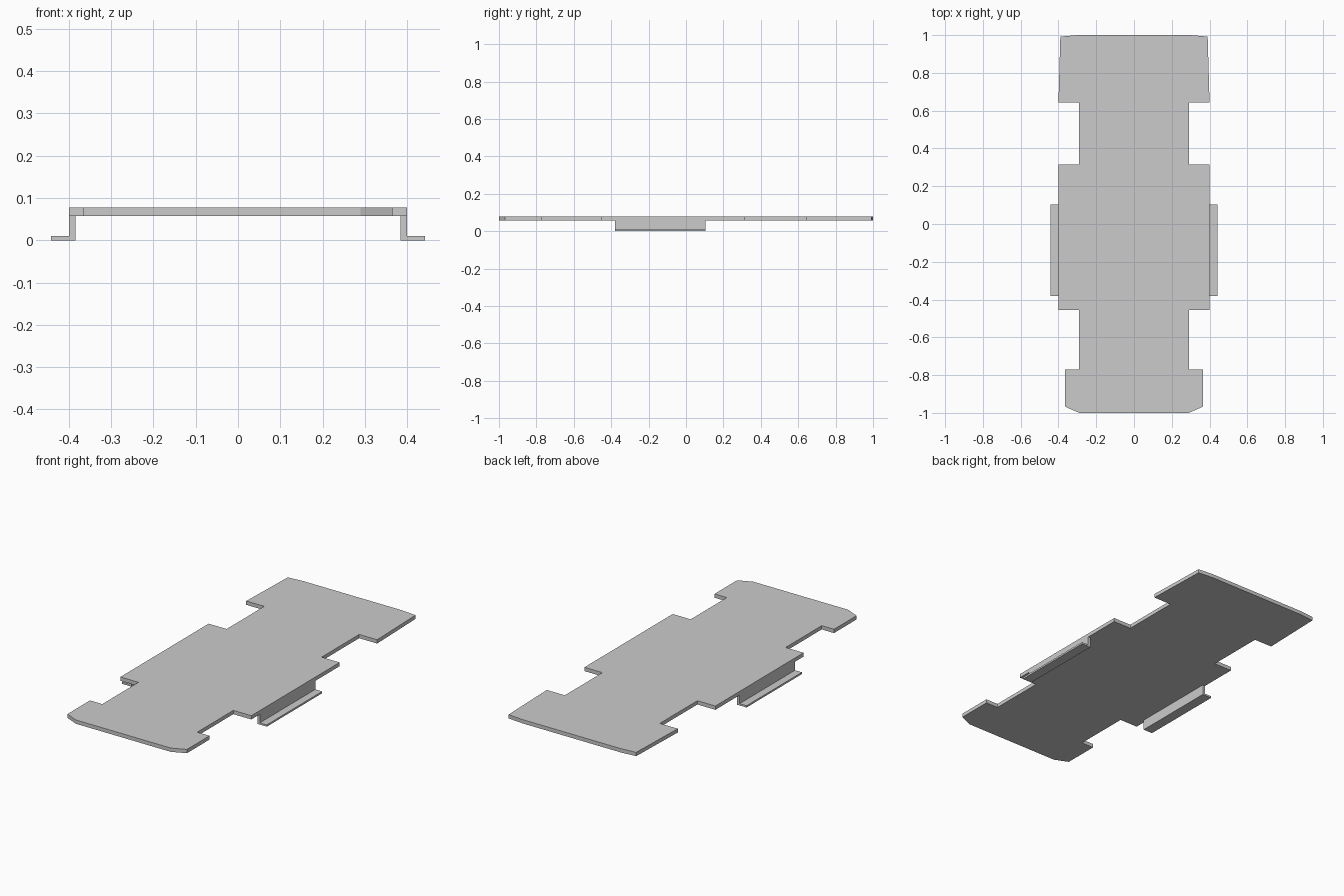
import bpy, bmesh
from mathutils import Vector

if "Cube" in bpy.data.objects:
    bpy.data.objects.remove(bpy.data.objects["Cube"])


def extruded(name, points, direction):
    """Extrude a closed planar outline along a direction."""
    bm = bmesh.new()
    face = bm.faces.new([bm.verts.new(p) for p in points])
    res = bmesh.ops.extrude_face_region(bm, geom=[face], use_keep_orig=True)
    verts = [g for g in res["geom"] if isinstance(g, bmesh.types.BMVert)]
    bmesh.ops.translate(bm, verts=verts, vec=Vector(direction))
    bmesh.ops.recalc_face_normals(bm, faces=bm.faces)
    mesh = bpy.data.meshes.new(name)
    bm.to_mesh(mesh)
    bm.free()
    obj = bpy.data.objects.new(name, mesh)
    bpy.context.collection.objects.link(obj)
    return obj


# Floor plate: right half of the outline, mirrored, with four wheel cutouts
half = [(0.29, -1.0), (0.365, -0.967), (0.365, -0.77), (0.29, -0.77),
        (0.29, -0.455), (0.4, -0.455), (0.4, 0.315), (0.29, 0.315),
        (0.29, 0.643), (0.4, 0.643), (0.39, 0.992), (0.3, 1.0)]
outline = half + [(-x, y) for x, y in reversed(half)]
extruded("floor_plate", [(x, y, 0.057) for x, y in outline], (0, 0, 0.021))

# Side steps: L-shaped section hanging below the plate on each side
section = [(0.385, 0.057), (0.385, 0.0), (0.442, 0.0),
           (0.442, 0.01), (0.4, 0.01), (0.4, 0.057)]
for side, sign in (("right", 1), ("left", -1)):
    extruded("side_step_" + side,
             [(sign * x, -0.38, z) for x, z in section], (0, 0.483, 0))
